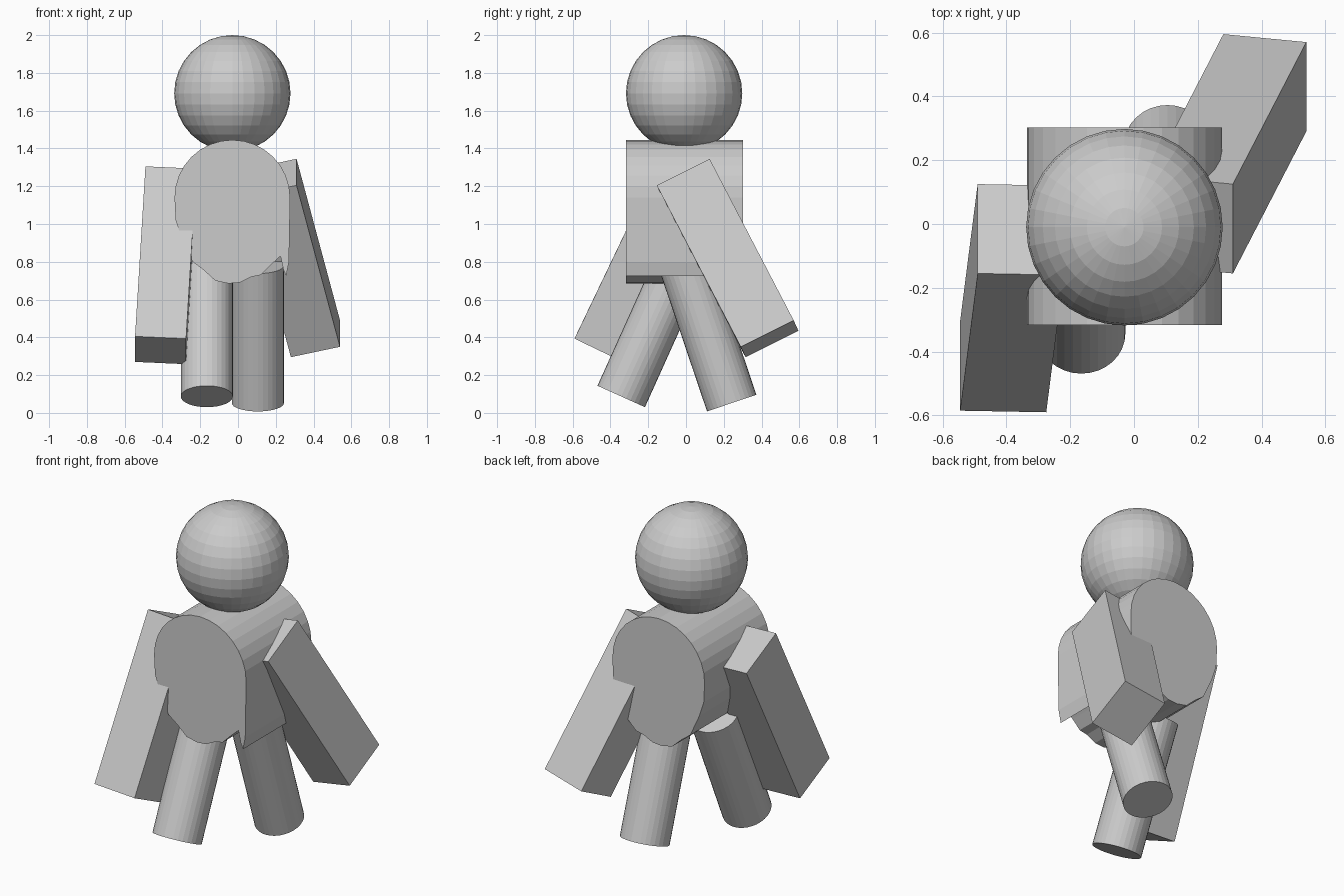
import bpy
import bmesh
import math
from mathutils import Matrix, Vector

cube = bpy.data.objects.get("Cube")
if cube:
    bpy.data.objects.remove(cube, do_unlink=True)

grey = bpy.data.materials.new("plain_grey")
grey.use_nodes = True
grey.diffuse_color = (0.6, 0.6, 0.6, 1)
grey.node_tree.nodes["Principled BSDF"].inputs["Base Color"].default_value = (0.6, 0.6, 0.6, 1)


def finish(name, bm):
    """Turn a bmesh into a flat-shaded grey object."""
    bmesh.ops.recalc_face_normals(bm, faces=bm.faces)
    mesh = bpy.data.meshes.new(name)
    bm.to_mesh(mesh)
    bm.free()
    mesh.materials.append(grey)
    obj = bpy.data.objects.new(name, mesh)
    bpy.context.collection.objects.link(obj)
    return obj


def box(name, corner, width, depth, length):
    """Box spanned by three perpendicular edges from one corner."""
    w, d, l = Vector(width), Vector(depth), Vector(length)
    centre = Vector(corner) + (w + d + l) / 2
    frame = Matrix((w, d, l)).transposed().to_4x4()
    bm = bmesh.new()
    bmesh.ops.create_cube(bm, size=1, matrix=Matrix.Translation(centre) @ frame)
    finish(name, bm)


def leg(name, foot, axis, length, radius=0.138):
    """Leaning cylinder that rises from the foot centre."""
    axis = Vector(axis).normalized()
    turn = axis.to_track_quat('Z', 'Y').to_matrix().to_4x4()
    place = Matrix.Translation(Vector(foot) + axis * length / 2) @ turn
    bm = bmesh.new()
    bmesh.ops.create_cone(bm, cap_ends=True, segments=32, radius1=radius,
                          radius2=radius, depth=length, matrix=place)
    finish(name, bm)


# Head
bm = bmesh.new()
bmesh.ops.create_uvsphere(bm, u_segments=32, v_segments=16, radius=0.308,
                          matrix=Matrix.Translation((-0.03, -0.01, 1.692)))
finish("head", bm)

# Torso: round-topped profile with a ragged lower edge, extruded front to back
profile = [(-0.03 + 0.306 * math.cos(math.pi * i / 16),
            1.139 + 0.306 * math.sin(math.pi * i / 16)) for i in range(17)]
profile += [(-0.33, 1.02), (-0.30, 0.93), (-0.24, 0.80), (-0.18, 0.755),
            (-0.12, 0.70), (-0.05, 0.685), (0.01, 0.69), (0.07, 0.72),
            (0.12, 0.73), (0.17, 0.78), (0.225, 0.83), (0.24, 0.76),
            (0.255, 0.725), (0.27, 0.80)]
bm = bmesh.new()
front = bm.faces.new([bm.verts.new((x, -0.317, z)) for x, z in profile])
back = bmesh.ops.extrude_face_region(bm, geom=[front], use_keep_orig=True)
bmesh.ops.translate(bm, vec=(0, 0.62, 0),
                    verts=[v for v in back["geom"] if isinstance(v, bmesh.types.BMVert)])
finish("torso", bm)

# Arms: the right one swings forward, the left one backward
box("right_arm", (-0.49, -0.155, 1.305), (0.27, -0.005, -0.012),
    (0, 0.28, -0.135), (-0.055, -0.43, -0.9))
box("left_arm", (0.31, -0.155, 1.205), (-0.26, 0.025, -0.055),
    (0, 0.28, 0.14), (0.23, 0.445, -0.855))

# Legs in mid stride
leg("right_leg", (-0.165, -0.343, 0.087), (0, 0.41, 0.91), 0.76)
leg("left_leg", (0.105, 0.242, 0.052), (0, -0.32, 0.947), 0.77)
